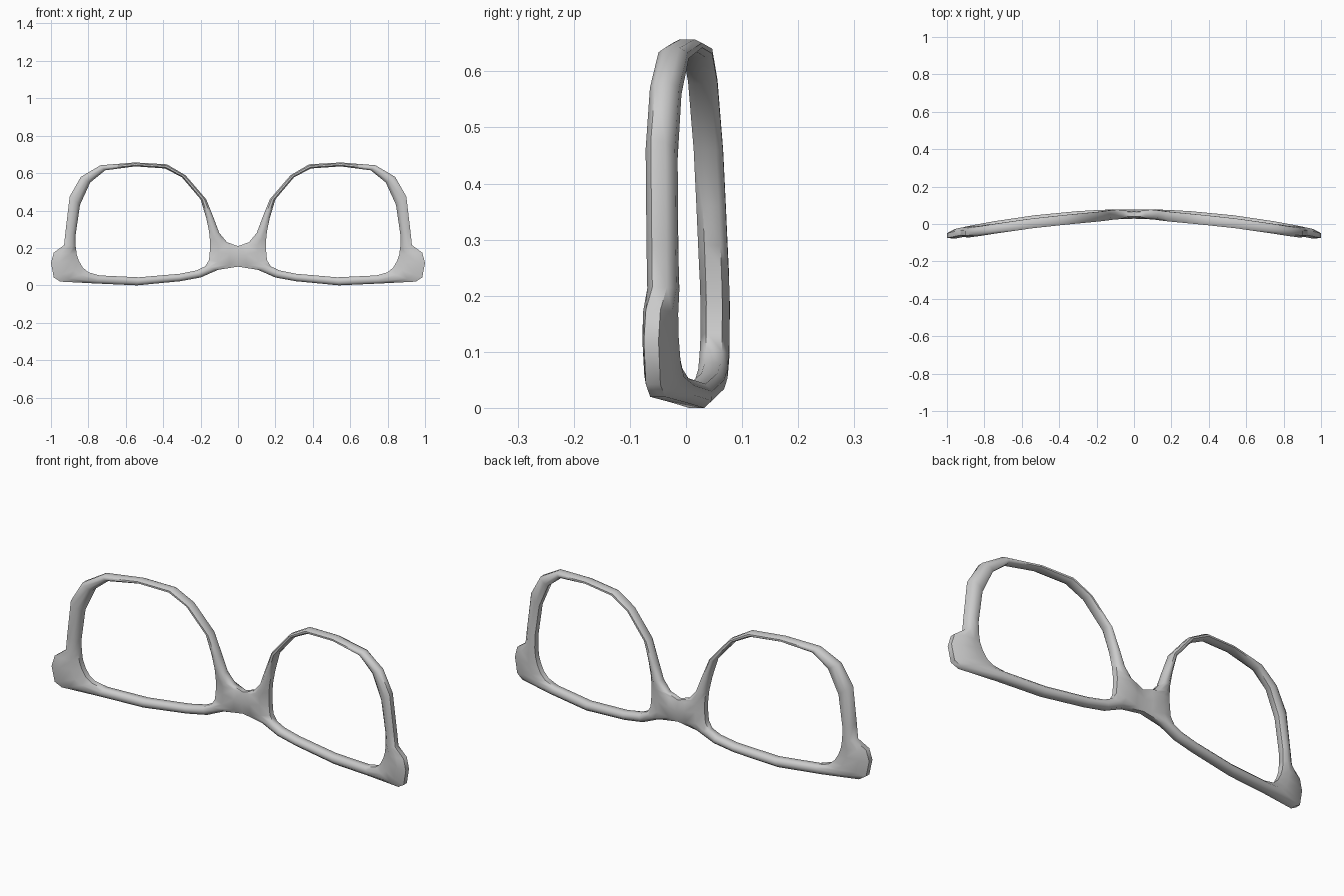
import bpy, bmesh, math
from mathutils import Vector

if "Cube" in bpy.data.objects:
    bpy.data.objects.remove(bpy.data.objects["Cube"])

# Rim stations around one lens opening: inner (x, z) -> outer (x, z)
stations = [
    (.150, .190, .000, .155), (.155, .135, .000, .100), (.175, .102, .107, .083),
    (.22, .08, .20, .042), (.31, .062, .31, .022), (.53, .043, .54, .000),
    (.74, .053, .76, .010), (.80, .07, .95, .020), (.83, .095, .985, .042),
    (.85, .13, 1.0, .12), (.862, .165, .985, .175), (.868, .21, .93, .215),
    (.868, .27, .922, .29), (.845, .43, .90, .475), (.79, .55, .84, .58),
    (.71, .615, .735, .642), (.55, .636, .55, .657), (.39, .625, .38, .647),
    (.30, .578, .28, .588), (.20, .46, .17, .46), (.17, .36, .13, .36),
    (.155, .29, .10, .28), (.151, .25, .058, .23), (.149, .22, .000, .210)]

# Chamfered cross-section: (inner -> outer fraction, front -1 .. back +1)
section = [(0, -.55), (0, .55), (.3, 1), (.7, 1), (1, .5), (1, -.5), (.7, -1), (.3, -1)]
HALF = .026


def mid_depth(x, z):
    """Wrap curve of the front plus a slight lean of the upper rim."""
    return .079 - HALF - .115 * x * x - .035 * max(0, z - .2)


bm = bmesh.new()
rings = []
for k, (xi, zi, xo, zo) in enumerate(stations):
    ring = []
    for t, s in section:
        if k == 0 and t == 1:
            s = math.copysign(.95, s)      # full depth through the middle of the bridge
        if k in (1, len(stations) - 1) and t == .7:
            s *= .75                       # rounded bridge edges
        x, z = xi + (xo - xi) * t, zi + (zo - zi) * t
        ring.append(bm.verts.new((x, mid_depth(x, z) + s * HALF, z)))
    rings.append(ring)

# Skin the ring of sections, leaving it open on the mirror plane at the bridge
n = len(section)
for k, a in enumerate(rings):
    b = rings[(k + 1) % len(rings)]
    for j in range(n):
        quad = (a[j], a[(j + 1) % n], b[(j + 1) % n], b[j])
        if all(v.co.x < 1e-5 for v in quad):
            continue
        bm.faces.new(quad)
bmesh.ops.recalc_face_normals(bm, faces=bm.faces[:])

# Make sure the normals point outward: the rearmost face must face +y
rear = max(bm.faces, key=lambda f: f.calc_center_median().y)
if rear.normal.y < 0:
    bmesh.ops.reverse_faces(bm, faces=bm.faces[:])

mesh = bpy.data.meshes.new("glasses_front_frame")
bm.to_mesh(mesh)
bm.free()
frame = bpy.data.objects.new("glasses_front_frame", mesh)
bpy.context.collection.objects.link(frame)

# Second rim by mirroring, welded at the bridge
mirror = frame.modifiers.new("Mirror", 'MIRROR')
mirror.use_axis[0] = True
mirror.use_clip = True
mirror.merge_threshold = .001

bpy.context.view_layer.objects.active = frame
frame.select_set(True)
bpy.ops.object.modifier_apply(modifier="Mirror")
bpy.ops.object.shade_smooth_by_angle(angle=math.radians(50))
